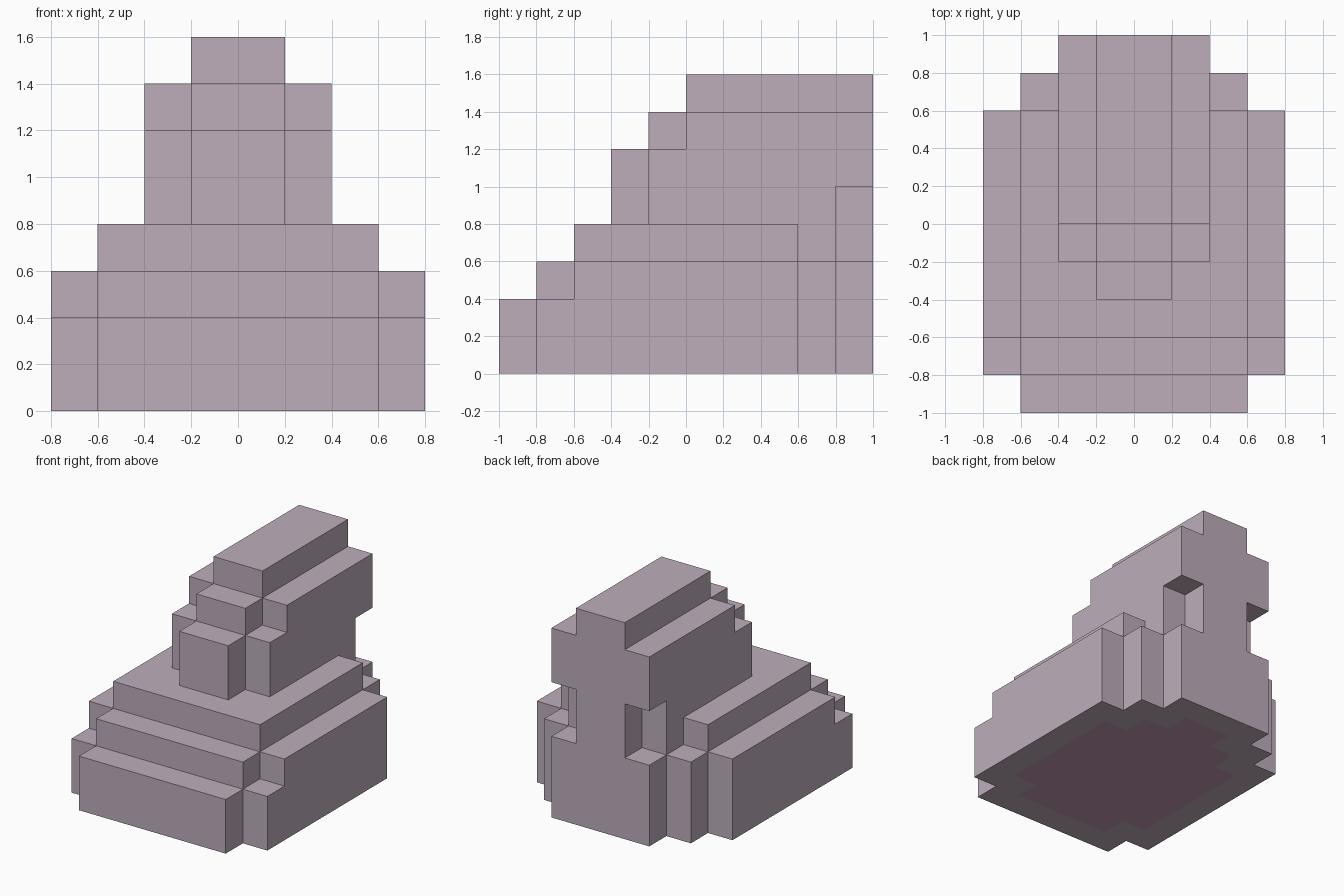
import bpy, bmesh
from mathutils import Vector

cube = bpy.data.objects.get("Cube")
if cube:
    bpy.data.objects.remove(cube, do_unlink=True)

U = 0.2  # size of one block


def material(name, rgb):
    m = bpy.data.materials.new(name)
    m.use_nodes = True
    m.diffuse_color = (*rgb, 1)
    m.node_tree.nodes["Principled BSDF"].inputs["Base Color"].default_value = (*rgb, 1)
    return m


stone = material("mauve stone", (0.51, 0.42, 0.50))
floor = material("dusky pink floor", (0.53, 0.32, 0.43))


def blocks(slabs):
    """Cells filled by slabs (half width, y0, y1, z0, z1), counted in blocks."""
    return {(x, y, z) for w, y0, y1, z0, z1 in slabs
            for x in range(-w, w) for y in range(y0, y1) for z in range(z0, z1)}


# Stepped base: front steps, side shoulders and tapering back
base = blocks([(3, -5, -4, 0, 2), (4, -4, -3, 0, 2), (3, -4, -3, 2, 3),
               (4, -3, 3, 0, 3), (3, -3, 3, 3, 4),
               (3, 3, 4, 0, 3), (2, 4, 5, 0, 3)])
# Tower: stepped front, ridge on top, notched back corners
tower = blocks([(1, -2, -1, 4, 6), (2, -1, 0, 4, 6), (1, -1, 0, 6, 7),
                (2, 0, 3, 4, 7), (2, 3, 4, 3, 7),
                (1, 4, 5, 3, 5), (2, 4, 5, 5, 7), (1, 0, 5, 7, 8)])
# Underside panel, one block in from the rim
panel = blocks([(2, -4, -3, 0, 1), (3, -3, 2, 0, 1), (2, 2, 3, 0, 1), (1, 3, 4, 0, 1)])
solid = base | tower


def build(name, cells):
    """Skin the exposed sides of the cells and merge them into large flat faces."""
    bm = bmesh.new()
    for c in sorted(cells):
        centre = Vector(c) + Vector((0.5, 0.5, 0.5))
        for axis in range(3):
            for s in (-1, 1):
                n = Vector((0, 0, 0))
                n[axis] = s
                if tuple(int(v) for v in Vector(c) + n) in solid:
                    continue
                a = Vector((0, 0, 0))
                a[(axis + 1) % 3] = 0.5
                b = n.cross(a)
                p = centre + n / 2
                corners = (p - a - b, p + a - b, p + a + b, p - a + b)
                f = bm.faces.new([bm.verts.new(q * U) for q in corners])
                f.material_index = int(c in panel and axis == 2 and s < 0)
    bmesh.ops.remove_doubles(bm, verts=bm.verts[:], dist=0.001)
    bmesh.ops.dissolve_limit(bm, angle_limit=0.01, verts=bm.verts[:],
                             edges=bm.edges[:], delimit={'MATERIAL'})
    mesh = bpy.data.meshes.new(name)
    bm.to_mesh(mesh)
    bm.free()
    mesh.materials.append(stone)
    mesh.materials.append(floor)
    bpy.context.collection.objects.link(bpy.data.objects.new(name, mesh))


build("stepped_base", base)
build("tower", tower)
